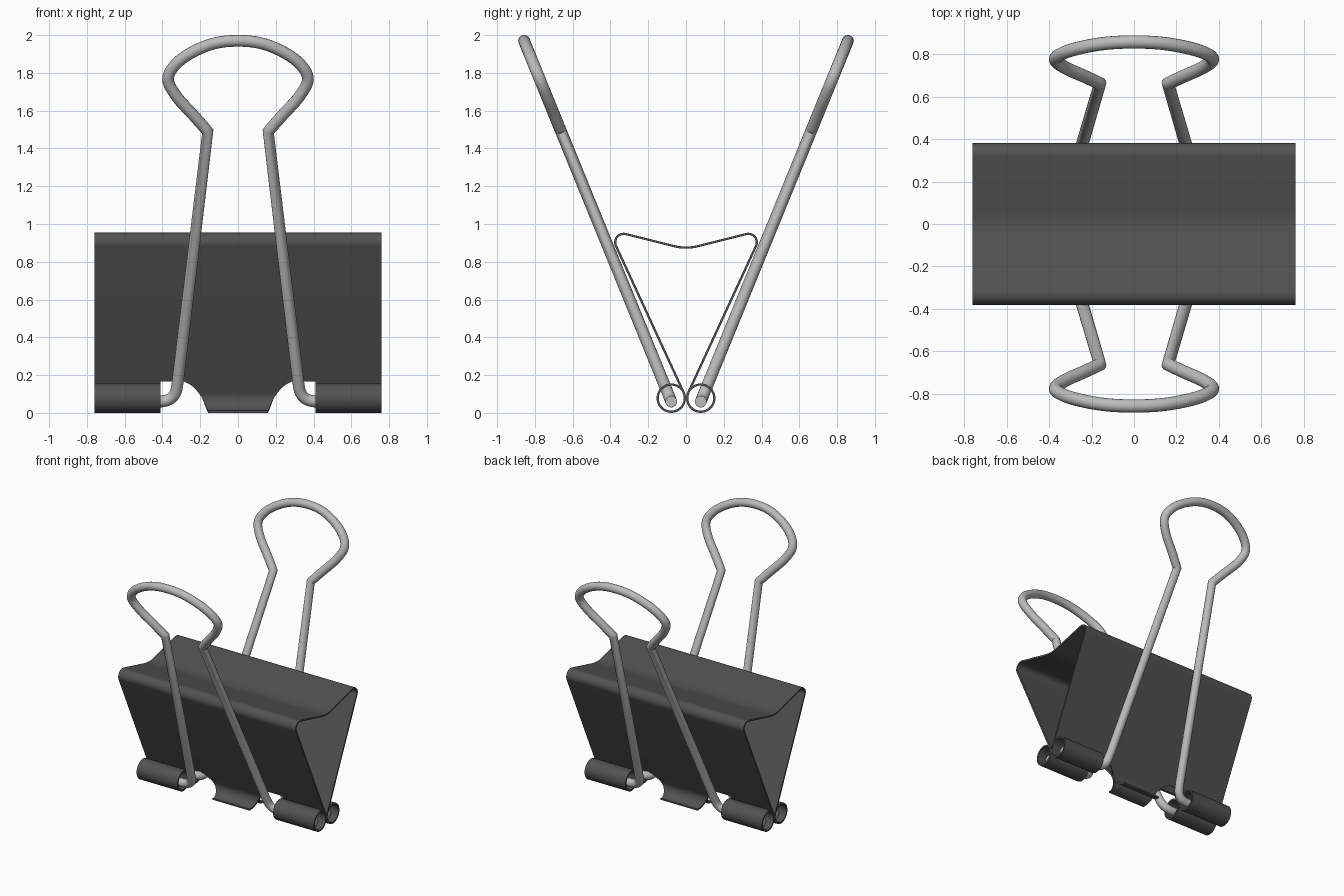
import bpy, bmesh, math
from mathutils import Vector

if "Cube" in bpy.data.objects:
    bpy.data.objects.remove(bpy.data.objects["Cube"])


def material(name, value):
    m = bpy.data.materials.new(name)
    m.diffuse_color = (value, value, value, 1)
    m.use_nodes = True
    m.node_tree.nodes["Principled BSDF"].inputs["Base Color"].default_value = m.diffuse_color
    return m


BLACK = material("black_steel", 0.085)
SILVER = material("silver_wire", 0.5)

THICK = 0.012          # sheet thickness
CY, CZ, CR = -0.078, 0.078, 0.072   # front roll centre and radius
CUT_Z = 0.17           # top of the notches


def arc(cy, cz, r, a0, a1, n):
    """Points on an arc, angles in degrees."""
    return [(cy + r * math.cos(math.radians(a0 + (a1 - a0) * i / n)),
             cz + r * math.sin(math.radians(a0 + (a1 - a0) * i / n))) for i in range(n + 1)]


def strip(bm, rows, xs):
    """Skin a (y, z) profile; xs(i) gives the x columns of row i."""
    grid = [[bm.verts.new((x, y, z)) for x in xs(i)] for i, (y, z) in enumerate(rows)]
    for a, b in zip(grid, grid[1:]):
        for j in range(len(a) - 1):
            bm.faces.new((a[j], a[j + 1], b[j + 1], b[j]))


# Profile of the front half: slanted plate, rounded shoulder, dipped top
curl_start = arc(CY, CZ, CR, 24.8, 24.8, 1)[0]
shoulder = arc(-0.33, 0.903, 0.045, 204.8, 75.5, 12)
t = (CUT_Z - curl_start[1]) / (shoulder[0][1] - curl_start[1])
cut = (curl_start[0] + t * (shoulder[0][0] - curl_start[0]), CUT_Z)
half = [cut] + shoulder + [(-0.06, 0.882), (-0.04, 0.878), (-0.02, 0.8755)]
profile = half + [(0, 0.875)] + [(-y, z) for y, z in reversed(half)]

bm = bmesh.new()
columns = [-0.76, -0.41, -0.29, 0.29, 0.41, 0.76]
strip(bm, profile, lambda i: columns)

# Tongue half width against height
WIDTHS = [(0.0, 0.155), (0.03, 0.17), (0.08, 0.19), (0.11, 0.21),
          (0.13, 0.227), (0.15, 0.25), (0.162, 0.27), (CUT_Z, 0.29)]


def tongue_width(z):
    for (z0, w0), (z1, w1) in zip(WIDTHS, WIDTHS[1:]):
        if z <= z1:
            return w0 + (w1 - w0) * (z - z0) / (z1 - z0)
    return WIDTHS[-1][1]


neck = [(cut[0] + (curl_start[0] - cut[0]) * k / 5, cut[1] + (curl_start[1] - cut[1]) * k / 5)
        for k in range(5)]
for s in (1, -1):
    # Rolled tubes at both ends of each plate
    roll = [(s * y, z) for y, z in [cut] + arc(CY, CZ, CR, 24.8, -322, 36)]
    for side in (1, -1):
        strip(bm, roll, lambda i: [side * 0.41, side * 0.76])
    # Curled middle tongue
    tongue = [(s * y, z) for y, z in neck + arc(CY, CZ, CR, 24.8, -95, 12)]
    strip(bm, tongue, lambda i: [-tongue_width(tongue[i][1]), tongue_width(tongue[i][1])])

bmesh.ops.remove_doubles(bm, verts=bm.verts, dist=0.0005)
bmesh.ops.recalc_face_normals(bm, faces=bm.faces)
mesh = bpy.data.meshes.new("spring_body")
bm.to_mesh(mesh)
bm.free()
body = bpy.data.objects.new("spring_body", mesh)
bpy.context.collection.objects.link(body)
mesh.materials.append(BLACK)
sol = body.modifiers.new("sheet", 'SOLIDIFY')
sol.thickness = THICK
sol.offset = 0


def smooth_path(p, n=6):
    """Catmull-Rom samples through p, end points included."""
    q = [2 * p[0] - p[1]] + p + [2 * p[-1] - p[-2]]
    out = []
    for a, b, c, d in zip(q, q[1:], q[2:], q[3:]):
        for i in range(n):
            u = i / n
            out.append(0.5 * (2 * b + (c - a) * u + (2 * a - 5 * b + 4 * c - d) * u * u
                              + (3 * b - a - 3 * c + d) * u ** 3))
    return out + [p[-1]]


# Right half of the wire handle as (x, z): foot, leg, then flared loop
foot = smooth_path([Vector(v) for v in
                    [(0.44, 0.06), (0.40, 0.061), (0.358, 0.075), (0.33, 0.11), (0.318, 0.17)]])
loop = smooth_path([Vector(v) for v in
                    [(0.16, 1.49), (0.235, 1.575), (0.325, 1.675), (0.37, 1.765), (0.335, 1.84),
                     (0.25, 1.905), (0.13, 1.955), (0.0, 1.97), (-0.13, 1.955)]])
loop = loop[:7 * 6 + 1]
right = [Vector((0.72, 0.06))] + foot + loop
path = right + [Vector((-p.x, p.y)) for p in reversed(right[:-1])]


def handle(name, s):
    cu = bpy.data.curves.new(name, 'CURVE')
    cu.dimensions = '3D'
    cu.bevel_depth = 0.031
    cu.bevel_resolution = 6
    cu.use_fill_caps = True
    sp = cu.splines.new('POLY')
    sp.points.add(len(path) - 1)
    for pt, (x, z) in zip(sp.points, path):
        pt.co = (x, s * (0.078 + 0.408 * (z - 0.06)), z, 1)
    cu.materials.append(SILVER)
    ob = bpy.data.objects.new(name, cu)
    bpy.context.collection.objects.link(ob)
    return ob


parts = [body, handle("front_handle", -1), handle("back_handle", 1)]
for ob in parts:
    bpy.ops.object.select_all(action='DESELECT')
    ob.select_set(True)
    bpy.context.view_layer.objects.active = ob
    bpy.ops.object.convert(target='MESH')
    bpy.ops.object.shade_smooth_by_angle(angle=math.radians(40))
